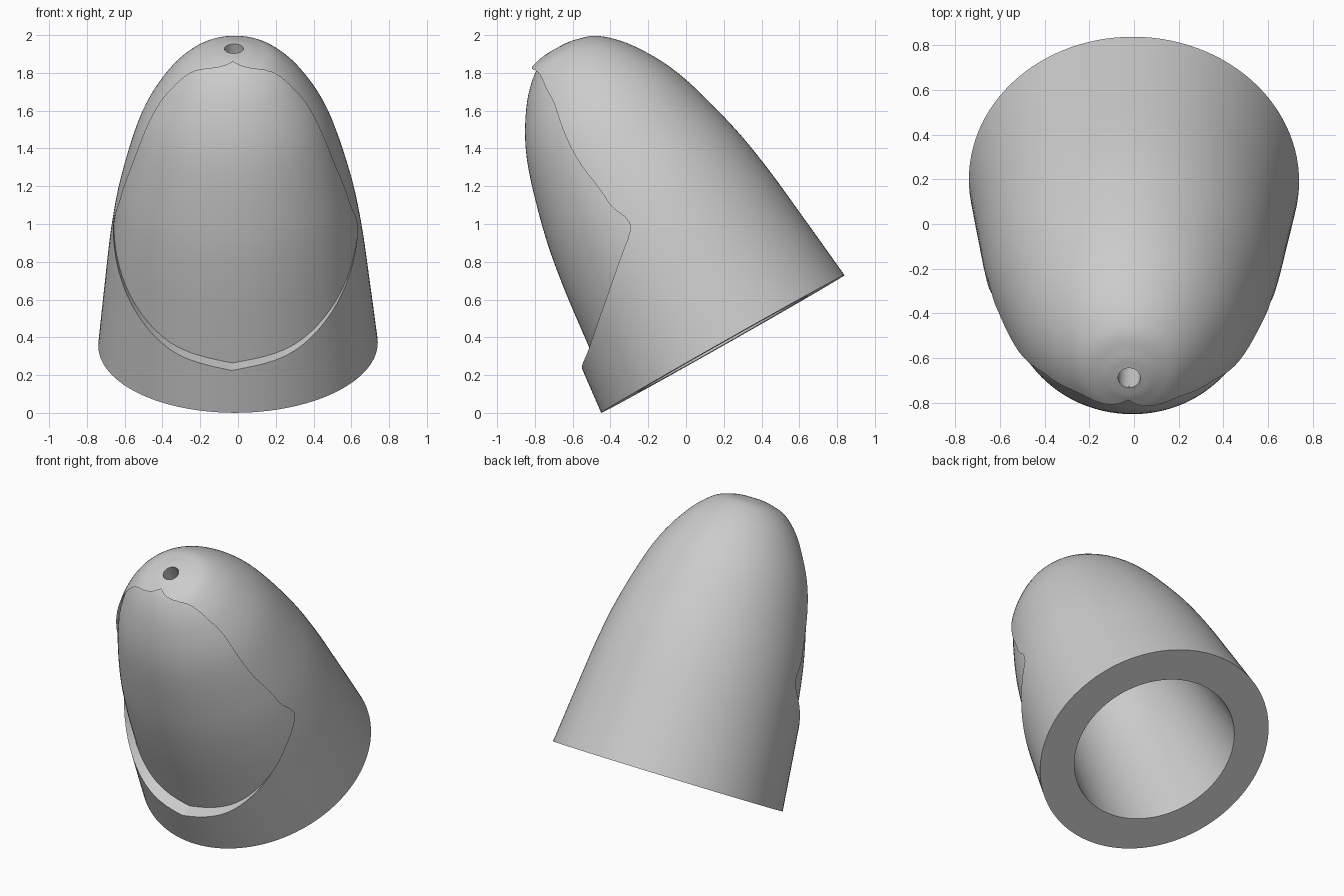
import bpy, bmesh, math
from mathutils import Matrix, Vector

if "Cube" in bpy.data.objects:
    bpy.data.objects.remove(bpy.data.objects["Cube"], do_unlink=True)

grey = bpy.data.materials.new("plain_grey")
grey.use_nodes = True
grey.diffuse_color = (0.6, 0.6, 0.6, 1)
grey.node_tree.nodes["Principled BSDF"].inputs["Base Color"].default_value = (0.6, 0.6, 0.6, 1)

SEGMENTS = 112


def smooth_path(points, steps=6):
    """Rounded path through 2D points."""
    pts = [Vector(p) for p in points]
    pts = [2 * pts[0] - pts[1]] + pts + [2 * pts[-1] - pts[-2]]
    out = []
    for a, b, c, d in zip(pts, pts[1:], pts[2:], pts[3:]):
        for i in range(steps):
            t = i / steps
            out.append(0.5 * (2 * b + (c - a) * t + (2 * a - 5 * b + 4 * c - d) * t ** 2
                              + (3 * b - a - 3 * c + d) * t ** 3))
    return out + [pts[-2]]


def make_object(name, bm):
    bmesh.ops.recalc_face_normals(bm, faces=bm.faces[:])
    mesh = bpy.data.meshes.new(name)
    bm.to_mesh(mesh)
    bm.free()
    mesh.materials.append(grey)
    ob = bpy.data.objects.new(name, mesh)
    bpy.context.collection.objects.link(ob)
    return ob


def loft(name, rings, closed):
    """Stack of (height, x radius, y radius) ellipses, looped or capped."""
    bm = bmesh.new()
    loops = []
    for h, rx, ry in rings:
        angles = [2 * math.pi * i / SEGMENTS for i in range(SEGMENTS)]
        loops.append([bm.verts.new((rx * math.cos(a), ry * math.sin(a), h)) for a in angles])
    pairs = list(zip(loops, loops[1:]))
    if closed:
        pairs.append((loops[-1], loops[0]))
    else:
        bm.faces.new(loops[0])
        bm.faces.new(loops[-1])
    for a, b in pairs:
        for i in range(SEGMENTS):
            j = (i + 1) % SEGMENTS
            bm.faces.new((a[i], a[j], b[j], b[i]))
    return make_object(name, bm)


def subtract(target, cutter):
    mod = target.modifiers.new("cut", "BOOLEAN")
    mod.operation = "DIFFERENCE"
    mod.solver = "EXACT"
    mod.object = cutter
    bpy.ops.object.select_all(action="DESELECT")
    bpy.context.view_layer.objects.active = target
    target.select_set(True)
    bpy.ops.object.modifier_apply(modifier=mod.name)
    bpy.data.objects.remove(cutter, do_unlink=True)


# Domed hollow shell with a small hole at the tip
dome = smooth_path([(0, .74), (.35, .703), (.7, .663), (1.0, .608), (1.36, .502),
                    (1.6, .37), (1.74, .235), (1.785, .12), (1.796, .05)])
cavity = [(h * .84, r * .7) for h, r in dome if r > .1]
profile = [(h, r, r) for h, r in dome]
profile += [(cavity[-1][0] + .01, .05, .05)]
profile += [(h, r, r) for h, r in reversed(cavity)]
shell = loft("domed_shell", profile, True)

# Recessed front surface, left standing inside the window
core = loft("recess_core", [(h, r * .985, max(r - .08, r * .3)) for h, r in dome], False)

# Egg-shaped window cutter
half = smooth_path([(0, .243), (.33, .316), (.55, .49), (.645, .72), (.605, .95),
                    (.54, 1.17), (.45, 1.42), (.345, 1.6), (.2, 1.735), (0, 1.785)])
outline = half + [Vector((-p.x, p.y)) for p in half[-2:0:-1]]
bm = bmesh.new()
face = bm.faces.new([bm.verts.new((p.x, -.02, p.y)) for p in outline])
extruded = bmesh.ops.extrude_face_region(bm, geom=[face], use_keep_orig=True)
bmesh.ops.translate(bm, vec=(0, -1, 0),
                    verts=[v for v in extruded["geom"] if isinstance(v, bmesh.types.BMVert)])
window = make_object("window_cutter", bm)

# Turn the window slightly to one side, then cut
for ob in (core, window):
    ob.hide_render = True
    ob.data.transform(Matrix.Rotation(math.radians(-2.5), 4, "Z"))
subtract(window, core)
subtract(shell, window)

# Lean the finished shell forward on the rim of its base
lean = Matrix.Rotation(math.radians(29.5), 4, "X") @ Matrix.Rotation(-.012, 4, "Y")
shell.data.transform(Matrix.Translation((0, .195, .365)) @ lean)
bpy.ops.object.select_all(action="DESELECT")
shell.select_set(True)
bpy.context.view_layer.objects.active = shell
bpy.ops.object.shade_smooth_by_angle(angle=math.radians(30))
